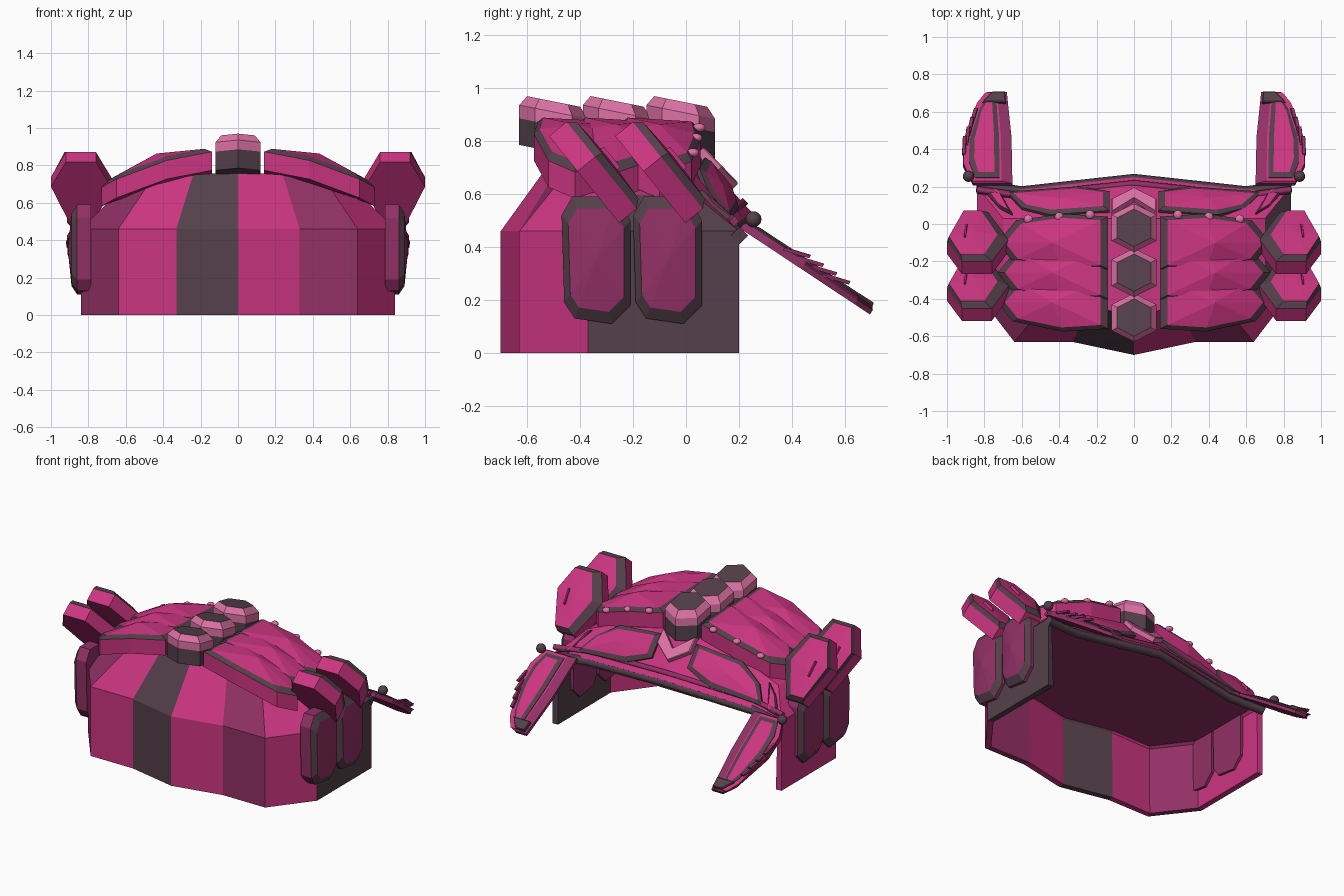
import bpy, bmesh, math
from mathutils import Vector

cube = bpy.data.objects.get("Cube")
if cube:
    bpy.data.objects.remove(cube)


def material(name, rgb):
    m = bpy.data.materials.new(name)
    m.use_nodes = True
    m.diffuse_color = (*rgb, 1)
    m.node_tree.nodes["Principled BSDF"].inputs["Base Color"].default_value = (*rgb, 1)
    return m


MATS = [material("bright pink", (0.60, 0.036, 0.22)),
        material("plum", (0.285, 0.03, 0.13)),
        material("charcoal", (0.089, 0.051, 0.069)),
        material("light pink", (0.73, 0.17, 0.38))]
PINK, PLUM, DARK, LIGHT = range(4)


def finish(name, bm, recalc=True):
    if recalc:
        bmesh.ops.recalc_face_normals(bm, faces=bm.faces)
    me = bpy.data.meshes.new(name)
    bm.to_mesh(me)
    bm.free()
    for m in MATS:
        me.materials.append(m)
    ob = bpy.data.objects.new(name, me)
    bpy.context.collection.objects.link(ob)
    return ob


def plate(name, outline, place, depth, ring, inset, mats, peak=0.0, shift=0.0):
    """Prism with a chamfered ring and a flat or peaked top, bent by place().
    inset is (along u, along v); shift slides the top along u."""
    us, vs = zip(*outline)
    cu, cv = (min(us) + max(us)) / 2, (min(vs) + max(vs)) / 2
    ku = 1 - 2 * inset[0] / (max(us) - min(us))
    kv = 1 - 2 * inset[1] / (max(vs) - min(vs))
    inner = [(cu + shift + (u - cu) * ku, cv + (v - cv) * kv) for u, v in outline]
    bm = bmesh.new()
    loops = [[bm.verts.new(place(u, v, h)) for u, v in pts] for pts, h in
             ((outline, 0), (outline, depth), (inner, depth + ring))]
    n = len(outline)
    bm.faces.new(loops[0]).material_index = mats[0]
    for k in range(2):
        for i in range(n):
            j = (i + 1) % n
            f = bm.faces.new((loops[k][i], loops[k][j], loops[k + 1][j], loops[k + 1][i]))
            f.material_index = mats[k]
    if peak:
        tip = bm.verts.new(place(cu + shift, cv, depth + ring + peak))
        for i in range(n):
            bm.faces.new((loops[2][i], loops[2][(i + 1) % n], tip)).material_index = mats[2]
    else:
        bm.faces.new(loops[2]).material_index = mats[2]
    return finish(name, bm)


def frame(s, origin, v_axis, n_axis):
    """Placement on a tilted plane: u runs along x, mirrored by s."""
    o, va, na = Vector(origin), Vector(v_axis), Vector(n_axis)

    def place(u, v, h):
        p = o + va * v + na * h
        return Vector((s * (u + p.x), p.y, p.z))
    return place


def ball(name, pos, r, mat, flat=1.0):
    bm = bmesh.new()
    bmesh.ops.create_uvsphere(bm, u_segments=16, v_segments=10, radius=r)
    for v in bm.verts:
        v.co.z *= flat
        v.co += Vector(pos)
    for f in bm.faces:
        f.material_index = mat
        f.smooth = True
    return finish(name, bm)


def strip(name, points, radius, mat):
    cu = bpy.data.curves.new(name, "CURVE")
    cu.dimensions = "3D"
    cu.bevel_depth, cu.bevel_resolution, cu.use_fill_caps = radius, 0, True
    sp = cu.splines.new("POLY")
    sp.points.add(len(points) - 1)
    for p, co in zip(sp.points, points):
        p.co = (*co, 1)
    cu.materials.append(MATS[mat])
    ob = bpy.data.objects.new(name, cu)
    bpy.context.collection.objects.link(ob)


def roof(x):
    t = max(0, abs(x) - 0.14)
    return 0.78 - 0.12 * t - 0.32 * t * t


def back_edge(x):
    """Point on the rear edge of the shell."""
    a = abs(x)
    return Vector((x, 0.25 - 0.11 * a + max(0, a - 0.6) * 0.25, 0.53 - 0.08 * a))


def mirrored(half):
    return half + [(-p[0], *p[1:]) for p in reversed(half[:-1])]


# Shell: faceted skirt, sloped shoulders, roof and back flap, open behind
foot = mirrored([(-0.84, 0.2), (-0.84, -0.37), (-0.64, -0.63), (-0.33, -0.63), (0, -0.7)])
crown = mirrored([(-0.7, -0.3), (-0.49, -0.45), (-0.24, -0.45), (0, -0.48)])
edge_xs = (-0.6, -0.3, 0, 0.3, 0.6)
bm = bmesh.new()
low = [bm.verts.new((x, y, 0)) for x, y in foot]
mid = [bm.verts.new((x, y, 0.46)) for x, y in foot]
front = [bm.verts.new((x, y, roof(x) - 0.015)) for x, y in crown]
rear = [bm.verts.new((x, 0.03, roof(x) - 0.015)) for x, y in crown]
edge = [mid[0]] + [bm.verts.new(back_edge(x)) for x in edge_xs] + [mid[-1]]
upper = [rear[0]] + front + [rear[-1]]
panel_colours = (PINK, PLUM, PINK, DARK, PINK, PLUM, PINK, DARK)
for a, b in ((low, mid), (mid, upper)):
    for i, c in enumerate(panel_colours):
        bm.faces.new((a[i], a[i + 1], b[i + 1], b[i])).material_index = c
for a, b in ((front, rear), (rear, edge)):
    for i in range(6):
        bm.faces.new((a[i], a[i + 1], b[i + 1], b[i])).material_index = PINK
shell = finish("shell", bm, recalc=False)
mod = shell.modifiers.new("thickness", "SOLIDIFY")
mod.thickness, mod.offset = 0.04, -1

# Flat ceiling closing the upper shell
bm = bmesh.new()
ceiling = [bm.verts.new((x * 0.98, y * 0.98, 0.46)) for x, y in foot]
ceiling += [bm.verts.new(back_edge(x) - Vector((0, 0.01, 0.04))) for x in reversed(edge_xs)]
bm.faces.new(list(reversed(ceiling))).material_index = PLUM
finish("ceiling", bm, recalc=False)

# Rim along the back edge
xs = (-0.84, *edge_xs, 0.84)
strip("back_rim", [Vector((0, -0.015, -0.02)) + back_edge(x) for x in xs], 0.033, DARK)
strip("back_trim", [Vector((0, -0.035, 0.035)) + back_edge(x) for x in xs], 0.02, PLUM)

# Spine gems: dark seat under a light pink cap with a dark facet
hexagon = [(0, -0.13), (0.12, -0.07), (0.12, 0.07), (0, 0.13), (-0.12, 0.07), (-0.12, -0.07)]
for k, yc in enumerate((-0.50, -0.26, -0.02)):
    def on_spine(u, v, h):
        return Vector((u, v + yc, 0.76 + h - 0.2 * v))
    plate(f"spine_seat_{k + 1}", hexagon, on_spine, 0.1, 0.005, (0.01, 0.01), (DARK, DARK, DARK))
    plate(f"spine_gem_{k + 1}", hexagon, lambda u, v, h: on_spine(u, v, h + 0.1),
          0.05, 0.04, (0.03, 0.03), (LIGHT, LIGHT, DARK))

# Light chevron below the last gem
chevron = [(0, 0.15), (0.12, 0.06), (0.12, -0.04), (0, 0.07), (-0.12, -0.04), (-0.12, 0.06)]
plate("back_chevron", chevron, frame(1, (0, 0.07, 0.725), (0, 0.69, -0.72), (0, 0.72, 0.69)),
      0.03, 0.005, (0.006, 0.006), (LIGHT, LIGHT, LIGHT))

rib = [(0.14, -0.14), (0.38, -0.155), (0.65, -0.1), (0.73, 0.0), (0.63, 0.12), (0.38, 0.155), (0.14, 0.14)]
horn = [(0.76, -0.21), (0.92, -0.21), (1.0, -0.04), (0.9, 0.21), (0.78, 0.21), (0.67, -0.02)]
hanger = [(-0.13, 0.52), (-0.09, 0.59), (0.08, 0.59), (0.13, 0.5), (0.13, 0.18),
          (0.06, 0.11), (-0.08, 0.13), (-0.12, 0.19)]
wing = [(0.65, 0), (0.655, 0.3), (0.68, 0.59), (0.76, 0.59), (0.82, 0.52), (0.91, 0.28), (0.915, 0.12), (0.86, 0)]
wing_tip = [(0.685, 0.51), (0.69, 0.58), (0.755, 0.58), (0.81, 0.51)]
flap = [(0.13, 0.15), (0.45, 0.05), (0.6, 0.3), (0.68, 0.8), (0.3, 0.85), (0.13, 0.65)]
corner = [(0.65, 0.1), (0.72, 0.3), (0.81, 0.85), (0.73, 0.85)]

for s, side in ((1, "left"), (-1, "right")):
    # Overlapping peaked ribs across the roof
    for k, yc in enumerate((-0.42, -0.26, -0.1)):
        plate(f"{side}_rib_{k + 1}", rib,
              lambda u, v, h: Vector((s * u, v + yc, roof(u) - 0.015 + h - 0.06 * v)),
              0.1, 0.022, (0.04, 0.022), (PINK, DARK, PINK), 0.04)

    # Shoulder horns with a small rod each
    for k, yc in enumerate((-0.385, -0.135)):
        place = frame(s, (0, yc, 0.655), (0, 0.63, -0.78), (0, 0.78, 0.63))
        plate(f"{side}_horn_{k + 1}", horn, place, 0.085, 0.03, (0.035, 0.025),
              (PINK, DARK, PINK), 0.01, 0.025)
        rod = [(0.9, -0.05), (0.91, -0.05), (0.9, 0.05), (0.89, 0.05)]
        plate(f"{side}_horn_rod_{k + 1}", rod, lambda u, v, h: place(u, v, h + 0.115),
              0.018, 0.003, (0.002, 0.002), (PINK, PINK, PINK))

    # Hanging side panels
    for k, yc in enumerate((-0.34, -0.07)):
        plate(f"{side}_side_panel_{k + 1}", hanger,
              lambda u, v, h: Vector((s * (0.785 + h), u + yc, v)),
              0.075, 0.03, (0.025, 0.045), (PLUM, DARK, PLUM), 0.02)

    # Tail wing: plum blade, pink face, dark-edged inlay, dark tip and outer teeth
    place = frame(s, (0, 0.205, 0.47), (0, 0.83, -0.55), (0, 0.55, 0.83))
    plate(f"{side}_wing", wing, place, 0.02, 0.012, (0.03, 0.01), (PLUM, PLUM, PINK), 0, 0.028)
    inlay = [(0.805 + (u - 0.79) * 0.62, 0.27 + (v - 0.28) * 0.86) for u, v in wing]
    plate(f"{side}_wing_inlay", inlay, lambda u, v, h: place(u, v, h + 0.03),
          0.006, 0.008, (0.028, 0.03), (DARK, DARK, PINK))
    plate(f"{side}_wing_tip", wing_tip, lambda u, v, h: place(u, v, h + 0.025),
          0.015, 0.005, (0.005, 0.005), (DARK, DARK, DARK))
    for k in range(4):
        v0 = 0.18 + 0.06 * k
        tooth = [(0.9 - 0.012 * k, v0), (0.92 - 0.012 * k, v0),
                 (0.915 - 0.02 * k, v0 + 0.1), (0.895 - 0.02 * k, v0 + 0.1)]
        plate(f"{side}_wing_tooth_{k + 1}", tooth,
              lambda u, v, h: place(u, v, h + 0.02 + 0.3 * (v - v0)),
              0.012, 0.003, (0.003, 0.003), (PLUM, PLUM, PLUM))
    ball(f"{side}_wing_joint", (s * 0.885, 0.255, 0.505), 0.03, DARK)

    # Plates on the back flap
    def on_flap(u, t, h):
        top = Vector((u, 0.03, roof(u) - 0.015))
        p = top.lerp(back_edge(u), t) + Vector((0, 0.78, 0.62)) * h
        return Vector((s * u, p.y, p.z))
    plate(f"{side}_flap_plate", flap, on_flap, 0.015, 0.012, (0.035, 0.1), (DARK, DARK, PINK), 0.012)
    plate(f"{side}_flap_corner", corner, on_flap, 0.015, 0.01, (0.02, 0.05), (DARK, DARK, PINK))

    # Beads along the last rib
    for k, x in enumerate((0.235, 0.4, 0.565)):
        ball(f"{side}_bead_{k + 1}", (s * x, 0.05 - 0.012 * k, roof(x) + 0.085), 0.024, LIGHT, 0.7)
